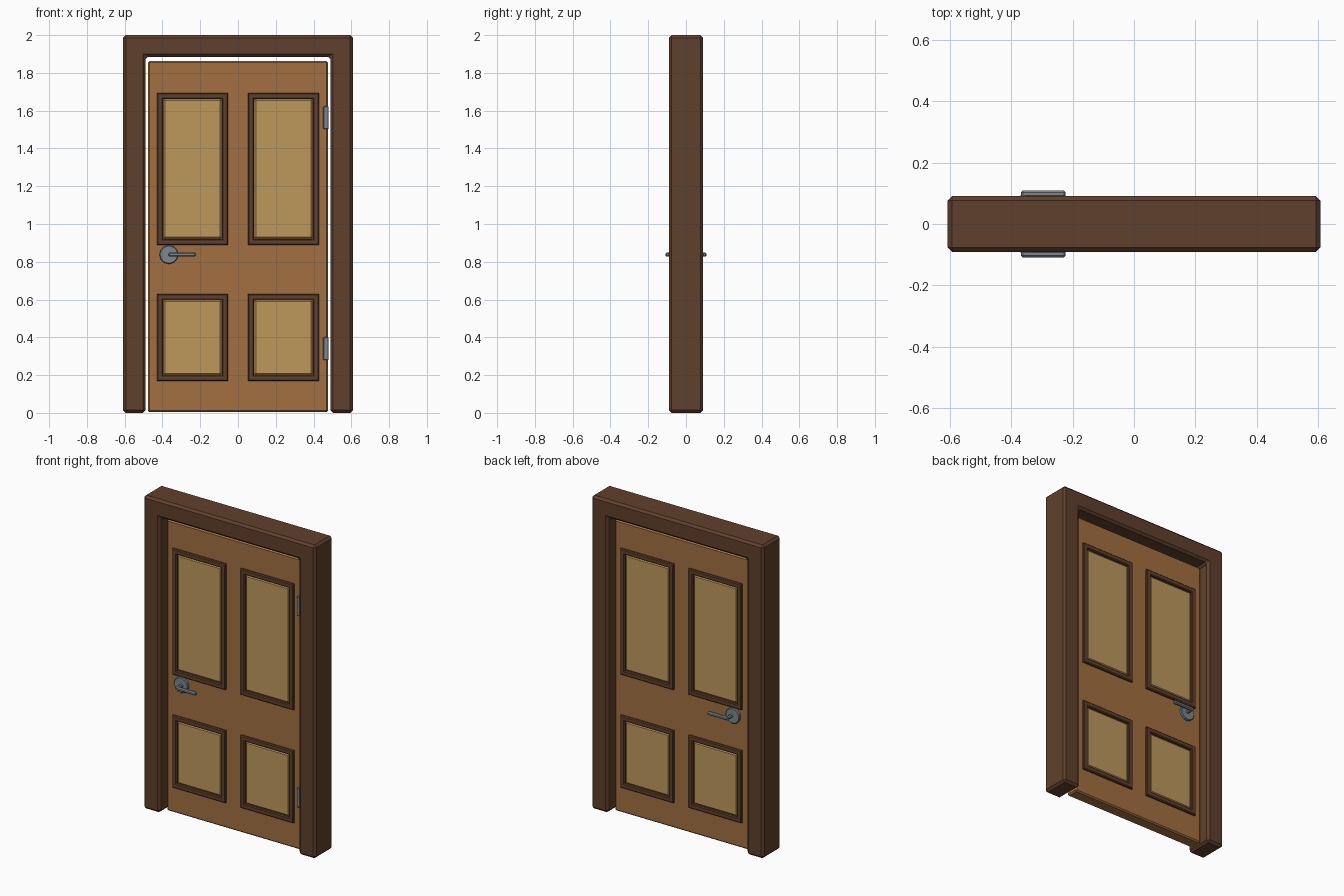
import bpy
import bmesh
import math
from mathutils import Matrix

cube = bpy.data.objects.get("Cube")
if cube:
    bpy.data.objects.remove(cube, do_unlink=True)


def material(name, rgb):
    m = bpy.data.materials.new(name)
    m.use_nodes = True
    m.diffuse_color = (*rgb, 1)
    bsdf = next(n for n in m.node_tree.nodes if n.type == "BSDF_PRINCIPLED")
    bsdf.inputs["Base Color"].default_value = (*rgb, 1)
    return m


DARK_WOOD = material("dark wood", (0.117, 0.051, 0.025))
DOOR_WOOD = material("door wood", (0.36, 0.162, 0.051))
PALE_WOOD = material("pale wood", (0.515, 0.314, 0.107))
METAL = material("grey metal", (0.205, 0.242, 0.27))


def finish(bm, name, mat, bevel=0):
    """Turn a bmesh into an object, with an optional chamfer on its edges."""
    bmesh.ops.recalc_face_normals(bm, faces=bm.faces)
    mesh = bpy.data.meshes.new(name)
    bm.to_mesh(mesh)
    bm.free()
    mesh.materials.append(mat)
    obj = bpy.data.objects.new(name, mesh)
    bpy.context.collection.objects.link(obj)
    if bevel:
        mod = obj.modifiers.new("chamfer", "BEVEL")
        mod.width = bevel
        mod.segments = 1
        mod.limit_method = "ANGLE"
        mod.angle_limit = math.radians(40)
    return obj


def box(name, mat, x, y, z, bevel=0):
    """Box given by its (low, high) range on each axis."""
    bm = bmesh.new()
    bmesh.ops.create_cube(bm, size=1)
    for v in bm.verts:
        v.co = [(a + b) / 2 + c * (b - a) for (a, b), c in zip((x, y, z), v.co)]
    return finish(bm, name, mat, bevel)


def disc(name, mat, x, z, radius, y0, y1, sides, bevel=0):
    """Cylinder whose axis runs along y."""
    bm = bmesh.new()
    bmesh.ops.create_cone(
        bm, cap_ends=True, segments=sides, radius1=radius, radius2=radius,
        depth=abs(y1 - y0),
        matrix=Matrix.Translation((x, (y0 + y1) / 2, z)) @ Matrix.Rotation(math.pi / 2, 4, "X"))
    return finish(bm, name, mat, bevel)


def moulding(name, mat, x, z, side):
    """Chamfered profile swept round a rectangle on one face of the door."""
    profile = [(0, 0.035), (0, 0.05), (0.005, 0.055),
               (TRIM - 0.005, 0.055), (TRIM, 0.05), (TRIM, 0.035)]
    bm = bmesh.new()
    rings = [[bm.verts.new((px, side * d, pz)) for px, pz in (
        (x[0] + i, z[0] + i), (x[1] - i, z[0] + i),
        (x[1] - i, z[1] - i), (x[0] + i, z[1] - i))] for i, d in profile]
    for k, ring in enumerate(rings):
        following = rings[(k + 1) % len(rings)]
        for j in range(4):
            n = (j + 1) % 4
            bm.faces.new((ring[j], ring[n], following[n], following[j]))
    return finish(bm, name, mat)


# Door frame: one upside-down U, extruded through its depth
bm = bmesh.new()
outline = [(-0.608, 0), (-0.49, 0), (-0.49, 1.885), (0.49, 1.885),
           (0.49, 0), (0.608, 0), (0.608, 2), (-0.608, 2)]
face = bm.faces.new([bm.verts.new((x, -0.091, z)) for x, z in outline])
extruded = bmesh.ops.extrude_face_region(bm, geom=[face])["geom"]
bmesh.ops.translate(bm, vec=(0, 0.182, 0),
                    verts=[g for g in extruded if isinstance(g, bmesh.types.BMVert)])
finish(bm, "door_frame", DARK_WOOD, 0.014)

# Door leaf
box("door_leaf", DOOR_WOOD, (-0.476, 0.476), (-0.04, 0.04), (0.004, 1.862), 0.008)

# Panels with mouldings on both faces
TRIM = 0.031
SIDES = (("front", -1), ("back", 1))
for row, z in (("upper", (0.89, 1.694)), ("lower", (0.168, 0.63))):
    for hand, x in (("right", (-0.428, -0.053)), ("left", (0.053, 0.428))):
        box(f"{row}_{hand}_panel", PALE_WOOD, (x[0] + TRIM, x[1] - TRIM),
            (-0.048, 0.048), (z[0] + TRIM, z[1] - TRIM), 0.01)
        for face_name, side in SIDES:
            moulding(f"{row}_{hand}_{face_name}_moulding", DARK_WOOD, x, z, side)

# Handles: rosette, neck and lever on both faces
HX, HZ = -0.366, 0.838
for face_name, side in SIDES:
    disc(f"{face_name}_handle_rosette", METAL, HX, HZ, 0.05, side * 0.036, side * 0.056, 12, 0.004)
    disc(f"{face_name}_handle_neck", METAL, HX + 0.006, HZ, 0.011, side * 0.05, side * 0.095, 8)
    box(f"{face_name}_handle_lever", METAL, (HX - 0.003, -0.223),
        sorted((side * 0.087, side * 0.109)), (HZ - 0.011, HZ + 0.011), 0.006)

# Hinges on the front face
for place, z in (("upper", 1.563), ("lower", 0.34)):
    box(f"{place}_hinge", METAL, (0.451, 0.48), (-0.055, -0.03), (z - 0.061, z + 0.061), 0.004)
